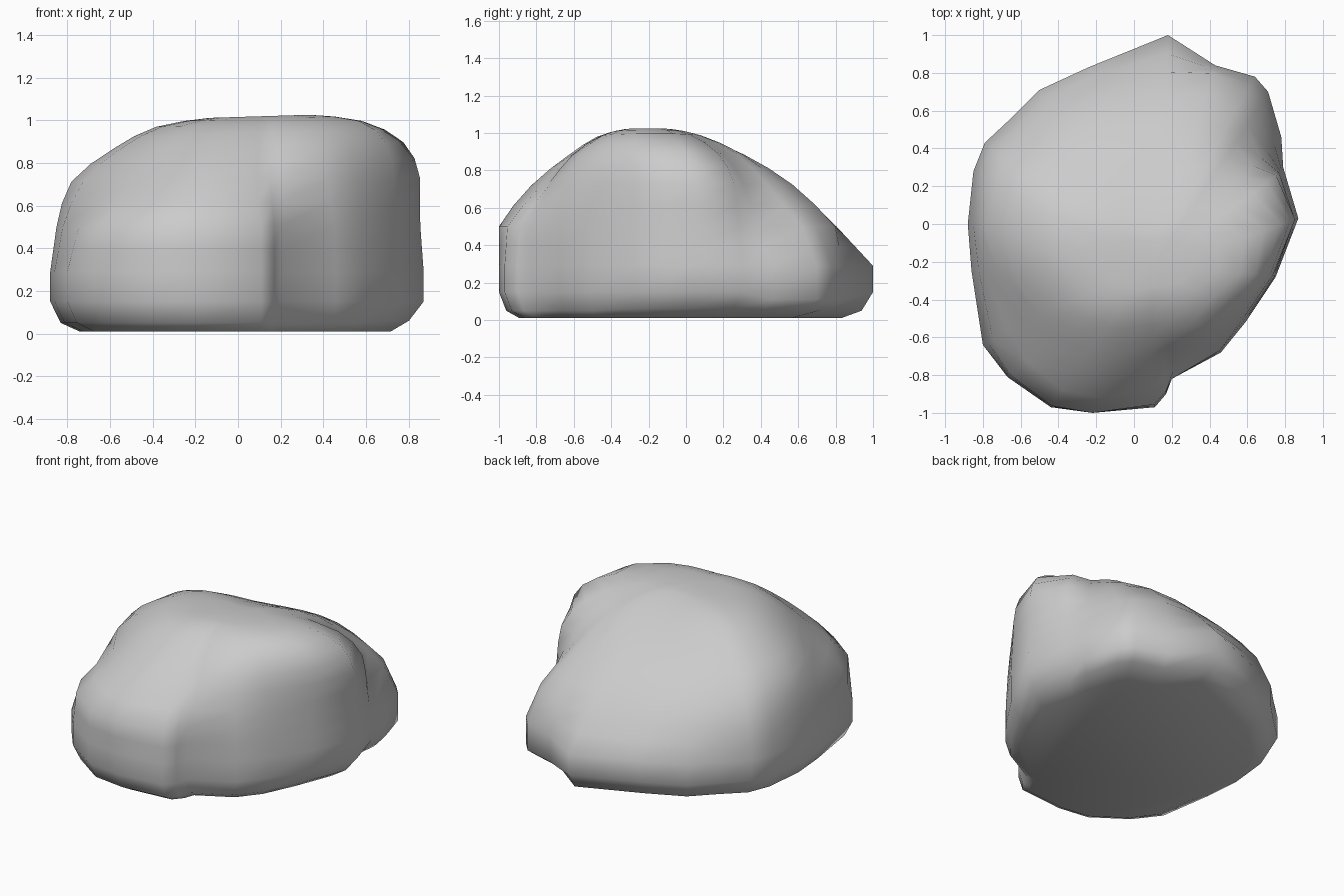
import bpy, bmesh
from mathutils import Vector

if "Cube" in bpy.data.objects:
    bpy.data.objects.remove(bpy.data.objects["Cube"])

CROWN = Vector((0.10, -0.22))

# Spokes around the boulder: outline x, y, then reach from the crown at z = .5, .72, .88, .98
SPOKES = [
    (.87, .03, .98, 1.0, .90, .64), (.79, .30, .97, .95, .77, .47),
    (.78, .46, .89, .77, .60, .38), (.71, .70, .91, .71, .54, .32),
    (.64, .78, .92, .72, .52, .30), (.43, .84, .96, .75, .50, .27),
    (.18, 1.0, .84, .65, .42, .22), (-.24, .83, .90, .71, .46, .25),
    (-.50, .71, .92, .75, .51, .31), (-.64, .57, .94, .78, .56, .36),
    (-.79, .43, .96, .84, .62, .42), (-.85, .28, .97, .88, .68, .46),
    (-.88, .0, .97, .91, .70, .50), (-.86, -.25, .96, .87, .68, .48),
    (-.80, -.64, .94, .74, .58, .41), (-.67, -.81, .98, .74, .56, .38),
    (-.44, -.97, .99, .76, .54, .35), (-.22, -1.0, 1.0, .79, .53, .33),
    (.11, -.97, .98, .73, .52, .32), (.17, -.90, .98, .76, .55, .34),
    (.20, -.82, 1.0, .86, .65, .40), (.46, -.68, .98, .91, .76, .49),
    (.59, -.52, .98, .94, .83, .62), (.75, -.28, .99, .98, .92, .74),
]


def catmull(a, b, c, d, t):
    """Point between b and c on a smooth curve."""
    return 0.5 * (2 * b + (c - a) * t + (2 * a - 5 * b + 4 * c - d) * t * t
                  + (3 * b - a - 3 * c + d) * t ** 3)


def profile(spoke):
    """Side profile of one spoke, from the underside to just below the crown."""
    x, y = spoke[:2]
    foot = [(.86, .01), (.95, .05), (1, .15), (1, .29)]
    if x + y > 1.2:                        # back right knob sits lower
        foot[:3] = [(.78, .01), (.93, .05), (1, .11)]
    elif x > .7:                           # right side is undercut
        foot[:2] = [(.80, .01), (.91, .06)]
    reach = foot + list(zip(spoke[2:], (.50, .72, .88, .98))) + [(spoke[5] * .5, 1.015)]
    arm = Vector((x, y)) - CROWN
    pts = [Vector((*(CROWN + arm * f), z)) for f, z in reach]
    out = pts[:4] + [pts[3].lerp(pts[4], .5)]
    for i in range(4, len(pts) - 1):
        out += [catmull(pts[i - 1], pts[i], pts[i + 1],
                        pts[min(i + 2, len(pts) - 1)], t) for t in (0, .5)]
    return out + [pts[-1]]


# Boulder: skin the spokes, then close the flat underside and the crown
bm = bmesh.new()
cols = [[bm.verts.new(p) for p in profile(s)] for s in SPOKES]
for i, col in enumerate(cols):
    nxt = cols[(i + 1) % len(cols)]
    for k in range(len(col) - 1):
        bm.faces.new((col[k], nxt[k], nxt[k + 1], col[k + 1]))
bm.faces.new([c[0] for c in reversed(cols)])
peak = bm.verts.new((*CROWN, 1.015))
for i, col in enumerate(cols):
    bm.faces.new((col[-1], cols[(i + 1) % len(cols)][-1], peak))
bmesh.ops.recalc_face_normals(bm, faces=bm.faces[:])

# Wear down the upper surface a little, and tilt the crown up to the right
upper = [v for v in bm.verts if v.co.z > .55]
bmesh.ops.smooth_vert(bm, verts=upper, factor=.25,
                      use_axis_x=True, use_axis_y=True, use_axis_z=False)
for v in upper:
    v.co.z += .03 * v.co.x * (v.co.z - .55) / .45

mesh = bpy.data.meshes.new("boulder")
bm.to_mesh(mesh)
bm.free()
boulder = bpy.data.objects.new("boulder", mesh)
bpy.context.collection.objects.link(boulder)
bpy.context.view_layer.objects.active = boulder
boulder.select_set(True)
bpy.ops.object.shade_smooth_by_angle(angle=1.2)
